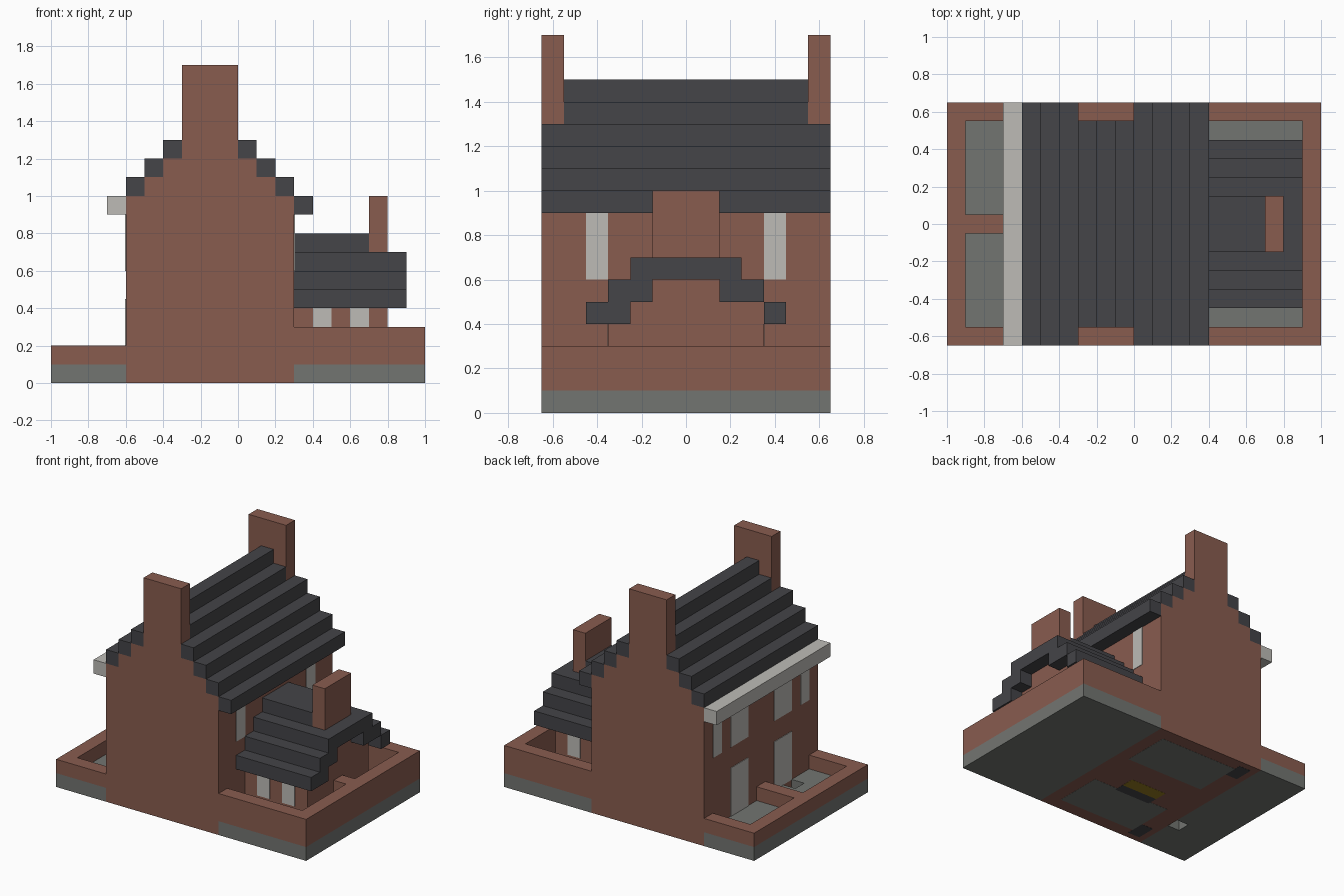
import bpy, bmesh

if "Cube" in bpy.data.objects:
    bpy.data.objects.remove(bpy.data.objects["Cube"])


def material(name, rgb):
    m = bpy.data.materials.new(name)
    m.use_nodes = True
    m.diffuse_color = (*rgb, 1)
    bsdf = next(n for n in m.node_tree.nodes if n.type == "BSDF_PRINCIPLED")
    bsdf.inputs["Base Color"].default_value = (*rgb, 1)
    bsdf.inputs["Roughness"].default_value = 0.9
    return m


BRICK = material("red brick", (0.25, 0.107, 0.078))
SLATE = material("dark slate", (0.058, 0.058, 0.065))
STONE = material("grey paving", (0.171, 0.178, 0.165))
WHITE = material("off white", (0.51, 0.5, 0.47))
YELLOW = material("mustard", (0.3, 0.2, 0.015))


def finish(name, bm, mat):
    bmesh.ops.recalc_face_normals(bm, faces=bm.faces)
    mesh = bpy.data.meshes.new(name)
    bm.to_mesh(mesh)
    bm.free()
    mesh.materials.append(mat)
    ob = bpy.data.objects.new(name, mesh)
    bpy.context.collection.objects.link(ob)
    return ob


def box(name, mat, x, y, z):
    """Box from (low, high) ranges."""
    bm = bmesh.new()
    bmesh.ops.create_cube(bm, size=1)
    for v in bm.verts:
        v.co = [r[0] if c < 0 else r[1] for c, r in zip(v.co, (x, y, z))]
    return finish(name, bm, mat)


def prism(name, mat, points, axis, lo, hi):
    """Extrude a (horizontal, z) outline along x or y."""
    bm = bmesh.new()
    place = (lambda h, z: (lo, h, z)) if axis == "x" else (lambda h, z: (h, lo, z))
    face = bm.faces.new([bm.verts.new(place(h, z)) for h, z in points])
    new = bmesh.ops.extrude_face_region(bm, geom=[face])["geom"]
    shift = (hi - lo, 0, 0) if axis == "x" else (0, hi - lo, 0)
    bmesh.ops.translate(bm, vec=shift, verts=[g for g in new if isinstance(g, bmesh.types.BMVert)])
    return finish(name, bm, mat)


def stepped(left, right, bottom, base, steps, s=0.1):
    """Outline of a wall whose top narrows by one step per course."""
    l, r = [(left, bottom)], [(right, bottom)]
    for i in range(steps):
        z = base + i * s
        l += [(left + i * s, z), (left + (i + 1) * s, z)]
        r += [(right - i * s, z), (right - (i + 1) * s, z)]
    top = base + steps * s
    l.append((left + steps * s, top))
    r.append((right - steps * s, top))
    return l + r[::-1]


# Main house mass with stepped gables
prism("house_walls", BRICK, stepped(-0.6, 0.3, 0, 1.0, 3), "y", -0.65, 0.65)

# Slate courses of the main roof, both slopes
for i in range(3):
    z = 1.0 + i * 0.1
    for side, x in (("left", -0.6 + i * 0.1), ("right", 0.2 - i * 0.1)):
        box(f"roof_course_{side}_{i}", SLATE, (x, x + 0.1), (-0.65, 0.65), (z, z + 0.1))
box("roof_eave", SLATE, (0.3, 0.4), (-0.65, 0.65), (0.9, 1.0))
box("roof_upper_course", SLATE, (-0.3, 0), (-0.55, 0.55), (1.3, 1.4))
box("roof_ridge", SLATE, (-0.2, -0.1), (-0.55, 0.55), (1.4, 1.5))
box("gutter", WHITE, (-0.7, -0.6), (-0.65, 0.65), (0.9, 1.0))

# Gable chimneys
for name, y in (("front", -0.65), ("back", 0.55)):
    box(f"chimney_{name}", BRICK, (-0.3, 0), (y, y + 0.1), (1.3, 1.7))

# Paved ground, with a drain opening in the left yard
box("paving_right", STONE, (0.3, 1), (-0.65, 0.65), (0, 0.1))
box("paving_left_back", STONE, (-1, -0.6), (-0.25, 0.65), (0, 0.1))
box("paving_left_front", STONE, (-1, -0.6), (-0.65, -0.35), (0, 0.1))
box("paving_left_drain", STONE, (-1, -0.7), (-0.35, -0.25), (0, 0.1))

# Yard walls
for name, y in (("front", -0.65), ("back", 0.55)):
    box(f"left_yard_wall_{name}", BRICK, (-0.9, -0.6), (y, y + 0.1), (0.1, 0.2))
    box(f"right_yard_wall_{name}", BRICK, (0.3, 0.9), (y, y + 0.1), (0.1, 0.3))
box("left_yard_wall_end", BRICK, (-1, -0.9), (-0.65, 0.65), (0.1, 0.2))
box("right_yard_wall_end", BRICK, (0.9, 1), (-0.65, 0.65), (0.1, 0.3))
box("left_yard_divider", BRICK, (-0.9, -0.6), (-0.05, 0.05), (0.1, 0.2))
box("right_yard_divider", BRICK, (0.8, 0.9), (-0.05, 0.05), (0.1, 0.3))

# Rear extension with its stepped roof and chimney
prism("extension_walls", BRICK, stepped(-0.35, 0.35, 0.1, 0.5, 2), "x", 0.3, 0.8)
for s, side in ((-1, "front"), (1, "back")):
    for i, (a, b) in enumerate(((0.35, 0.45), (0.15, 0.35))):
        z = 0.4 + i * 0.1
        box(f"extension_roof_{side}_{i}", SLATE, (0.3, 0.9), sorted((s * a, s * b)), (z, z + 0.1))
box("extension_roof_end_block", SLATE, (0.8, 0.9), (-0.35, -0.25), (0.4, 0.5))
box("extension_roof_upper", SLATE, (0.3, 0.9), (-0.25, 0.25), (0.6, 0.7))
box("extension_roof_ridge", SLATE, (0.3, 0.7), (-0.15, 0.15), (0.7, 0.8))
box("extension_chimney", BRICK, (0.7, 0.8), (-0.15, 0.15), (0.7, 1.0))

# Windows and doors as thin plates
T = 0.004
for s, side in ((-1, "front"), (1, "back")):
    wide, narrow = sorted((s * 0.15, s * 0.35)), sorted((s * 0.45, s * 0.55))
    left_face = (-0.6 - T, -0.6 + T)
    box(f"door_{side}", WHITE, left_face, wide, (0.1, 0.45))
    box(f"upper_window_{side}", WHITE, left_face, wide, (0.6, 0.9))
    box(f"narrow_window_{side}", WHITE, left_face, narrow, (0.6, 0.9))
    box(f"right_window_{side}", WHITE, (0.3 - T, 0.3 + T), sorted((s * 0.35, s * 0.45)), (0.6, 0.9))
    for i, x in enumerate((0.4, 0.6)):
        y = s * 0.35
        box(f"extension_window_{side}_{i}", WHITE, (x, x + 0.1), (y - T, y + T), (0.2, 0.4))

# Floor patches on the underside
U = (0, 0.002)


def patch(name, mat, x, y):
    box(name, mat, x, y, (-0.001, 0.002))


for s, side in ((-1, "front"), (1, "back")):
    patch(f"room_floor_{side}", STONE, (-0.45, 0.2), sorted((s * 0.18, s * 0.55)))
    patch(f"corner_floor_{side}", SLATE, (-0.55, -0.45), sorted((s * 0.45, s * 0.6)))
patch("hall_floor", YELLOW, (-0.3, 0), (-0.12, -0.02))
patch("hall_edge", SLATE, (-0.3, 0), (-0.2, -0.12))
